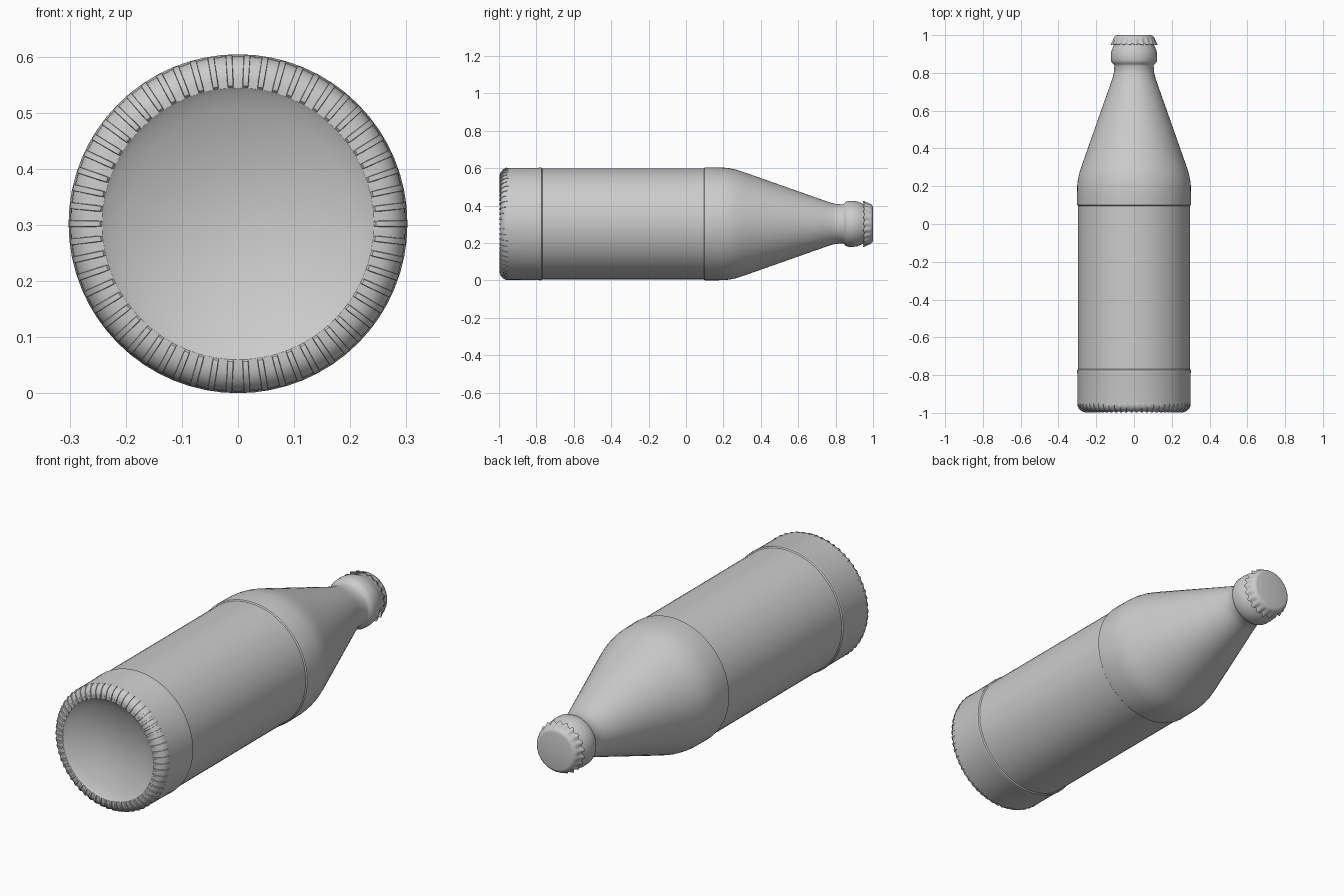
import bpy, bmesh
from math import sin, cos, pi, tau

if "Cube" in bpy.data.objects:
    bpy.data.objects.remove(bpy.data.objects["Cube"])

CZ = 0.302  # height of the bottle's long axis


def ring_point(r, y, a):
    return (r * cos(a), y, CZ + r * sin(a))


def finish(name, bm, angle=35):
    bmesh.ops.recalc_face_normals(bm, faces=bm.faces)
    me = bpy.data.meshes.new(name)
    bm.to_mesh(me)
    bm.free()
    ob = bpy.data.objects.new(name, me)
    bpy.context.collection.objects.link(ob)
    bpy.ops.object.select_all(action='DESELECT')
    ob.select_set(True)
    bpy.context.view_layer.objects.active = ob
    bpy.ops.object.shade_smooth_by_angle(angle=angle * pi / 180)
    return ob


def lathe(name, profile, segs, ripple=None):
    """Spin (y, r) points round the y axis; r == 0 makes a pole."""
    bm = bmesh.new()
    rows = []
    for k, (y, r) in enumerate(profile):
        if r == 0:
            rows.append([bm.verts.new((0, y, CZ))] * segs)
            continue
        row = []
        for i in range(segs):
            dy, dr = ripple(k, i) if ripple else (0, 0)
            row.append(bm.verts.new(ring_point(r + dr, y + dy, tau * i / segs)))
        rows.append(row)
    for a, b in zip(rows, rows[1:]):
        for i in range(segs):
            j = (i + 1) % segs
            bm.faces.new(dict.fromkeys((a[i], a[j], b[j], b[i])))
    return finish(name, bm)


# Bottle body: concave base, rounded heel, label recess, shoulder, neck, lip
DEPTH, R_IN = 0.055, 0.232
punt = [(-0.985 + DEPTH * (1 - (t / 8) ** 2), R_IN * t / 8) for t in range(9)]
heel = [(-0.950 - 0.042 * cos(t), 0.256 + 0.043 * sin(t))
        for t in (pi / 2 * i / 6 for i in range(7))]
wall = [(-0.79, 0.300), (-0.780, 0.302), (-0.773, 0.301), (-0.768, 0.296),
        (0.095, 0.296), (0.100, 0.301), (0.107, 0.302), (0.20, 0.301),
        (0.230, 0.298), (0.265, 0.291), (0.300, 0.280), (0.340, 0.266),
        (0.740, 0.125), (0.775, 0.113), (0.800, 0.107), (0.838, 0.104),
        (0.846, 0.108), (0.853, 0.117), (0.865, 0.122), (0.890, 0.123),
        (0.915, 0.120), (0.935, 0.112), (0.950, 0.105), (0.985, 0.098), (0.988, 0)]
lathe("bottle_body", punt + [(-0.992, 0.242)] + heel + wall, 64)

# Knurled grip ribs around the base edge
RIBS = 58
bm = bmesh.new()
path = [(-0.985, 0.236), (-0.996, 0.246), (-0.998, 0.258), (-0.991, 0.277),
        (-0.977, 0.293), (-0.960, 0.301), (-0.948, 0.299)]
sink = [(-0.975, 0.236), (-0.980, 0.246), (-0.980, 0.256), (-0.976, 0.268),
        (-0.968, 0.278), (-0.955, 0.285), (-0.946, 0.287)]
for n in range(RIBS):
    a = tau * n / RIBS
    strips = []
    for pts, half in ((sink, 0.030), (path, 0.018)):
        for s in (-1, 1):
            strips.append([bm.verts.new(ring_point(r, y, a + s * half)) for y, r in pts])
    lo_l, lo_r, hi_l, hi_r = strips
    for p, q in ((lo_l, hi_l), (hi_l, hi_r), (hi_r, lo_r)):
        for i in range(len(path) - 1):
            bm.faces.new((p[i], p[i + 1], q[i + 1], q[i]))
    for e in (0, -1):
        bm.faces.new((lo_l[e], hi_l[e], hi_r[e], lo_r[e]))
finish("base_ribs", bm)

# Crown cap with a crimped, flared skirt
TEETH, PER = 21, 6
amount = [0, 0, 0, 0, 0.15, 0.5, 1.0, 1.0, 0.5, 0]


def crimp(k, i):
    w = cos(tau * i / PER) * amount[k]
    return (-0.003 * w, 0.006 * w)


cap = [(1.0, 0), (1.0, 0.088), (0.998, 0.096), (0.993, 0.103), (0.985, 0.108),
       (0.970, 0.112), (0.951, 0.119), (0.950, 0.116), (0.968, 0.109), (0.980, 0.104)]
lathe("crown_cap", cap, TEETH * PER, crimp)
